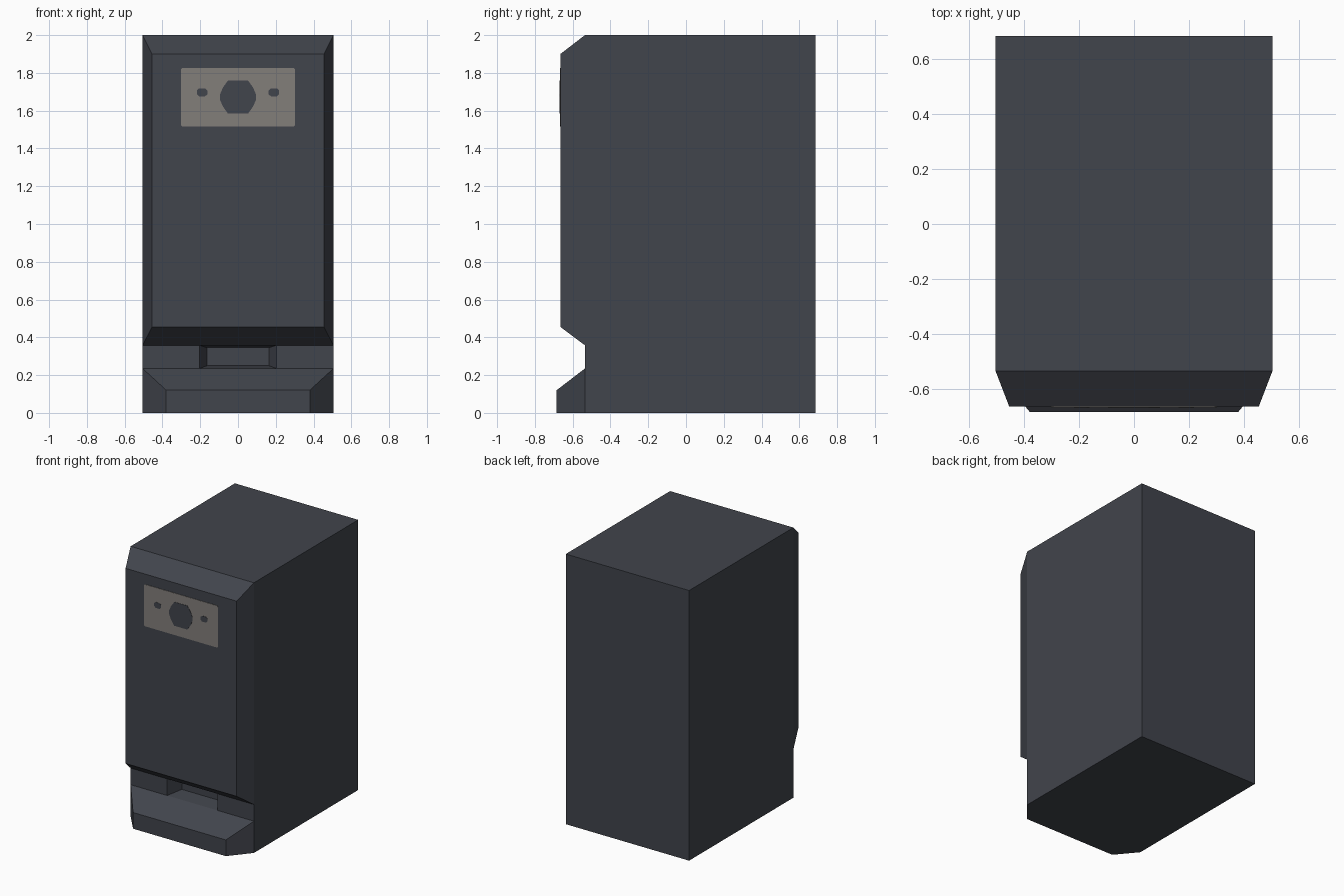
import bpy, bmesh

if "Cube" in bpy.data.objects:
    bpy.data.objects.remove(bpy.data.objects["Cube"])


def make_material(name, rgb):
    m = bpy.data.materials.new(name)
    m.diffuse_color = (*rgb, 1)
    m.use_nodes = True
    m.node_tree.nodes["Principled BSDF"].inputs["Base Color"].default_value = m.diffuse_color
    return m


charcoal = make_material("charcoal", (0.053, 0.058, 0.072))
warm_grey = make_material("warm_grey", (0.225, 0.21, 0.195))


def finish(bm, name, mat):
    bmesh.ops.recalc_face_normals(bm, faces=bm.faces[:])
    me = bpy.data.meshes.new(name)
    bm.to_mesh(me)
    bm.free()
    me.materials.append(mat)
    ob = bpy.data.objects.new(name, me)
    bpy.context.collection.objects.link(ob)
    return ob


# ---- cabinet: one box whose front is split and pushed in and out ----
HALF_W, FRONT, BACK, TOP = 0.505, -0.535, 0.685, 2.0
FOOT_TOP, DOOR_BOTTOM = 0.235, 0.358
bm = bmesh.new()
bmesh.ops.create_cube(bm, size=1)
for v in bm.verts:
    v.co.x = HALF_W if v.co.x > 0 else -HALF_W
    v.co.y = BACK if v.co.y > 0 else FRONT
    v.co.z = TOP if v.co.z > 0 else 0


def front_face(x, z):
    """Face lying in the front plane around the point x, z."""
    for f in bm.faces:
        xs = [v.co.x for v in f.verts]
        zs = [v.co.z for v in f.verts]
        if all(abs(v.co.y - FRONT) < 1e-4 for v in f.verts) \
                and min(xs) < x < max(xs) and min(zs) < z < max(zs):
            return f


def split(face, co, normal):
    bmesh.ops.bisect_plane(bm, geom=[face] + face.edges[:] + face.verts[:],
                           plane_co=co, plane_no=normal)


def push(face, half_w, z0, z1, y):
    """Extrude a face to depth y, tapering it to a new rectangle."""
    mid = face.calc_center_median()
    new = bmesh.ops.extrude_discrete_faces(bm, faces=[face])["faces"][0]
    for v in new.verts:
        v.co = (half_w if v.co.x > mid.x else -half_w, y,
                z1 if v.co.z > mid.z else z0)


split(front_face(0, 1), (0, 0, FOOT_TOP), (0, 0, 1))
split(front_face(0, 1), (0, 0, DOOR_BOTTOM), (0, 0, 1))
push(front_face(0, 1), 0.455, 0.455, 1.90, -0.665)      # door
push(front_face(0, 0.1), 0.38, 0.0, 0.12, -0.685)       # foot
split(front_face(0, 0.3), (-0.205, 0, 0), (1, 0, 0))
split(front_face(0, 0.3), (0.205, 0, 0), (1, 0, 0))
push(front_face(0, 0.3), 0.163, 0.25, 0.345, -0.425)    # pocket
finish(bm, "cabinet", charcoal)


# ---- thin face panel with lens and two small sensors ----
def plate(name, cx, cz, quarter, y, mat):
    """Thin plate from a quarter outline, mirrored in x and z."""
    half = quarter + [(x, -z) for x, z in reversed(quarter)]
    outline = half + [(-x, z) for x, z in reversed(half)]
    bm = bmesh.new()
    f = bm.faces.new([bm.verts.new((cx + x, -0.665, cz + z))
                      for x, z in outline])
    ext = bmesh.ops.extrude_face_region(bm, geom=[f])["geom"]
    for v in ext:
        if isinstance(v, bmesh.types.BMVert):
            v.co.y = y
    return finish(bm, name, mat)


plate("face_panel", 0, 1.67, [(0.295, 0.155), (0.303, 0.147)], -0.668, warm_grey)
plate("lens", 0, 1.672, [(0.053, 0.088), (0.08, 0.05), (0.095, 0.015)],
      -0.670, charcoal)
for side, s in (("left", -1), ("right", 1)):
    plate(side + "_sensor", s * 0.19, 1.697, [(0.016, 0.021), (0.028, 0.01)],
          -0.670, charcoal)
